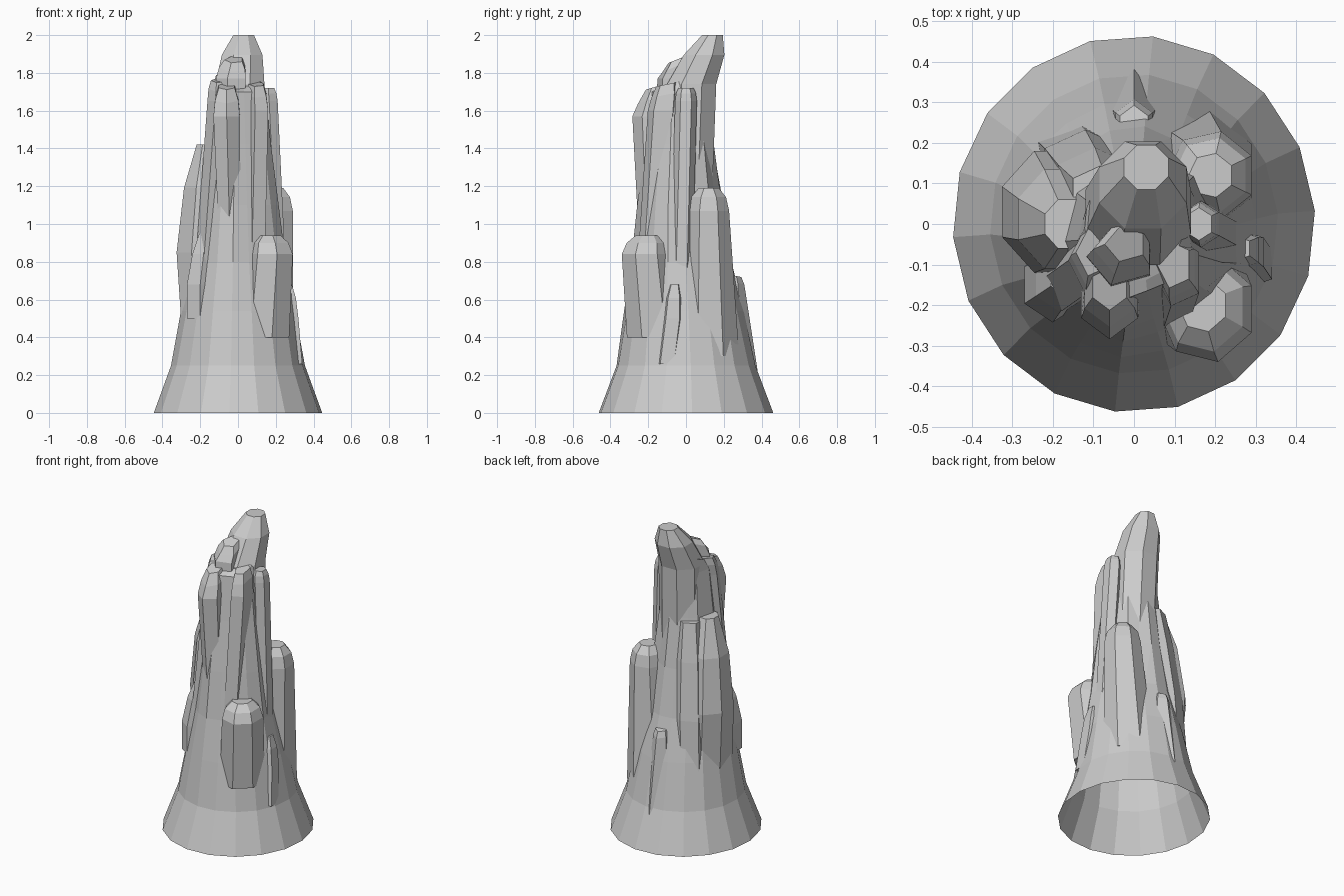
import bpy, bmesh, math, random
from mathutils import Vector

random.seed(7)
old = bpy.data.objects.get("Cube")
if old:
    bpy.data.objects.remove(old, do_unlink=True)

stone = bpy.data.materials.new("grey stone")
stone.use_nodes = True
grey = (0.6, 0.6, 0.6, 1)
stone.diffuse_color = grey
stone.node_tree.nodes["Principled BSDF"].inputs["Base Color"].default_value = grey


def skin(name, loops):
    """Join a stack of point loops into one closed, flat-faced rock."""
    bm = bmesh.new()
    rows = [[bm.verts.new(point) for point in loop] for loop in loops]
    for low, high in zip(rows, rows[1:]):
        for i in range(len(low)):
            bm.faces.new((low[i - 1], low[i], high[i], high[i - 1]))
    bm.faces.new(rows[-1])
    bm.faces.new(rows[0])
    bmesh.ops.recalc_face_normals(bm, faces=bm.faces)
    mesh = bpy.data.meshes.new(name)
    bm.to_mesh(mesh)
    bm.free()
    mesh.materials.append(stone)
    obj = bpy.data.objects.new(name, mesh)
    bpy.context.collection.objects.link(obj)
    return obj


def ring(centre, width, depth, sides, slope=0, turn=0.5, flutes=None):
    """Polygon loop with the given half width and half depth, sloped along y."""
    loop = []
    for i in range(sides):
        angle = math.tau * (i + turn) / sides
        reach = 1 / math.cos(math.pi / sides) + (flutes[i] if flutes else 0)
        x, y = width * reach * math.cos(angle), depth * reach * math.sin(angle)
        loop.append(Vector(centre) + Vector((x, y, slope * y)))
    return loop


rocks = []


def rock(name, foot, shoulder, top, width, depth, sides=7, flare=1, cap=0.5, slope=0):
    """Spire rising from foot to shoulder, then bevelled in to a small cap."""
    foot, shoulder, top = Vector(foot), Vector(shoulder), Vector(top)
    stations = [
        (foot, flare, 0),
        (shoulder, 1, 0),
        (shoulder.lerp(top, 0.6), 0.7 + cap * 0.3, slope),
        (top, cap, slope),
    ]
    rocks.append(skin(name, [ring(centre, width * scale, depth * scale, sides, tilt)
                             for centre, scale, tilt in stations]))


# Main column: a flared skirt below a full body and a fluted shaft
SIDES = 18
grooves = [random.uniform(-0.08, 0.06) for side in range(SIDES)]
profile = [(0, 0.44), (0.25, 0.35), (0.54, 0.3), (0.8, 0.25), (1.1, 0.21),
           (1.42, 0.17), (1.7, 0.14)]
loops = []
for height, radius in profile:
    fade = max(0, min(1, height * 1.5 - 0.5))
    loops.append(ring((0, -0.03 * fade, height), radius, radius * 1.04, SIDES,
                      turn=0.2, flutes=[groove * fade for groove in grooves]))
loops.append(ring((0, 0, 1.77), 0.12, 0.14, SIDES, slope=0.4, turn=0.2))
column = skin("rock_column", loops)

# Leaning summit at the back, with a knob in front of it
rock("summit", foot=(0.02, 0.01, 1.2), shoulder=(0.01, 0.03, 1.74), top=(0.03, 0.14, 2),
     width=0.13, depth=0.13, sides=8, cap=0.42)
rock("summit_knob", foot=(-0.03, -0.09, 1.6), shoulder=(-0.03, -0.08, 1.77),
     top=(-0.02, -0.05, 1.87), width=0.07, depth=0.06, sides=5, cap=0.6, slope=0.4)

# Ribs around the upper column
rock("front_buttress", foot=(-0.04, -0.16, 0.8), shoulder=(-0.06, -0.18, 1.57),
     top=(-0.06, -0.15, 1.73), width=0.07, depth=0.09, sides=6, flare=0.8, cap=0.6, slope=0.3)
rock("front_right_rib", foot=(0.09, -0.18, 0.7), shoulder=(0.11, -0.12, 1.6),
     top=(0.1, -0.1, 1.74), width=0.05, depth=0.07, sides=5, cap=0.7, slope=0.2)
rock("front_left_rib", foot=(-0.17, -0.14, 0.7), shoulder=(-0.1, -0.09, 1.65),
     top=(-0.1, -0.07, 1.76), width=0.05, depth=0.07, sides=5, cap=0.7, slope=0.2)
rock("right_rib", foot=(0.22, -0.03, 0.5), shoulder=(0.165, 0, 1.65), top=(0.16, 0, 1.72),
     width=0.045, depth=0.05, sides=6, cap=0.7)

# Broad shoulders halfway up
rock("left_shoulder", foot=(-0.16, 0.01, 0.4), shoulder=(-0.19, 0.03, 0.85),
     top=(-0.165, 0, 1.42), width=0.135, depth=0.15, sides=8, cap=0.4)
rock("back_right_shoulder", foot=(0.15, 0.13, 0.3), shoulder=(0.19, 0.12, 1.07),
     top=(0.19, 0.12, 1.19), width=0.1, depth=0.1, flare=1.4)
rock("back_left_ridge", foot=(-0.14, 0.16, 0.4), shoulder=(-0.12, 0.14, 0.8),
     top=(-0.08, 0.08, 1.4), width=0.1, depth=0.08, sides=6, cap=0.7)

# Low boulders growing out of the skirt
rock("front_right_boulder", foot=(0.15, -0.17, 0.4), shoulder=(0.18, -0.21, 0.84),
     top=(0.17, -0.2, 0.94), width=0.11, depth=0.12, flare=1.1)
rock("back_outcrop", foot=(0, 0.27, 0.2), shoulder=(0, 0.24, 0.64), top=(0, 0.24, 0.73),
     width=0.05, depth=0.065, sides=6, flare=1.5, cap=0.7, slope=-0.2)
rock("front_left_outcrop", foot=(-0.2, -0.15, 0.5), shoulder=(-0.2, -0.15, 0.68),
     top=(-0.17, -0.13, 0.95), width=0.07, depth=0.08, sides=6)
rock("right_spur", foot=(0.29, -0.1, 0.26), shoulder=(0.27, -0.07, 0.5),
     top=(0.26, -0.06, 0.68), width=0.05, depth=0.05, sides=5)

# Fuse the rocks into one skin and open its underside
for part in rocks:
    fuse = column.modifiers.new(part.name, "BOOLEAN")
    fuse.operation = "UNION"
    fuse.solver = "EXACT"
    fuse.object = part
graph = bpy.context.evaluated_depsgraph_get()
shell = bpy.data.meshes.new_from_object(column.evaluated_get(graph))
column.modifiers.clear()
for part in rocks:
    bpy.data.objects.remove(part, do_unlink=True)
bm = bmesh.new()
bm.from_mesh(shell)
underside = [face for face in bm.faces if face.calc_center_median().z < 0.01]
bmesh.ops.delete(bm, geom=underside, context="FACES")
bm.to_mesh(shell)
bm.free()
column.data = shell
